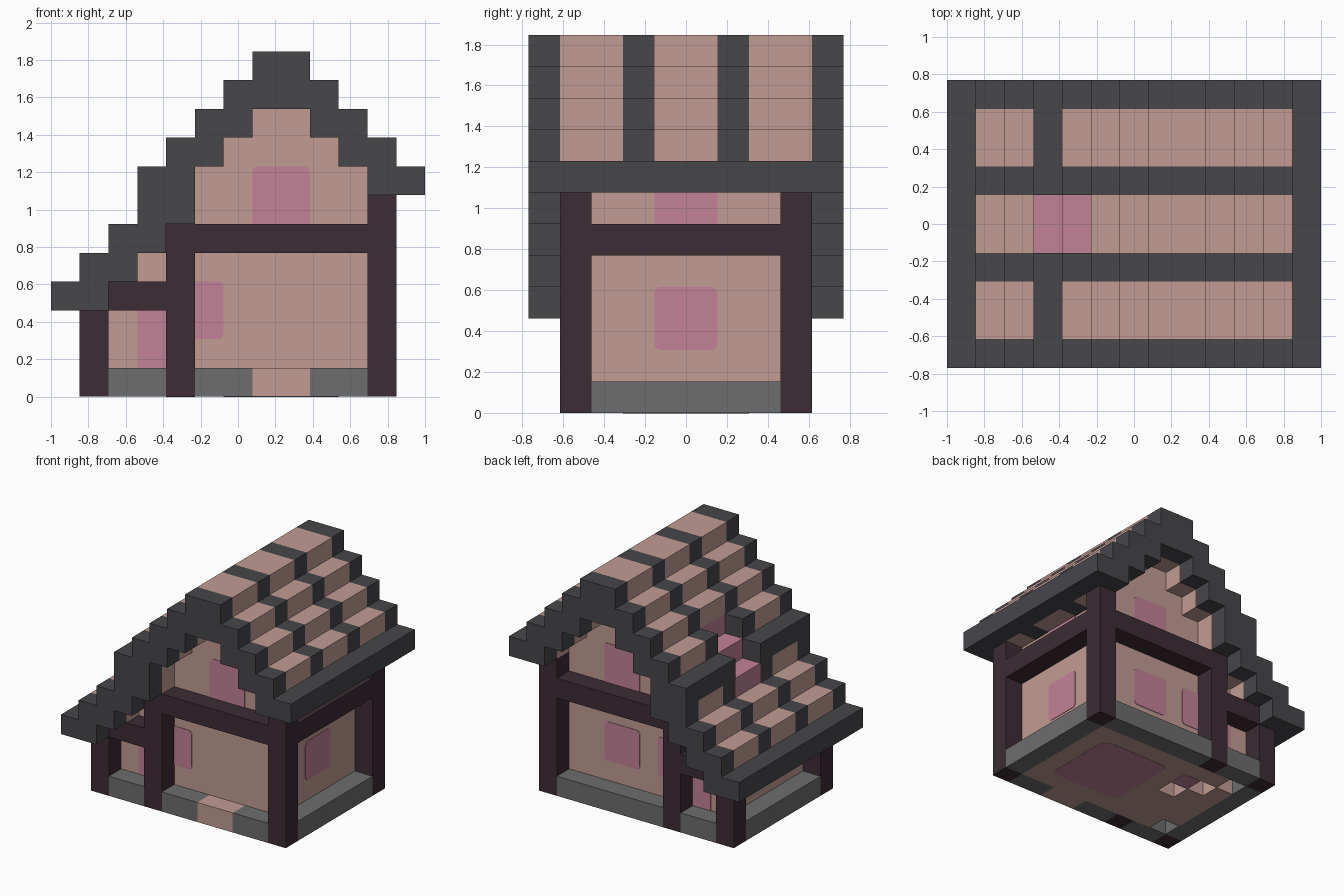
import bpy, bmesh, math
from mathutils import Vector

if "Cube" in bpy.data.objects:
    bpy.data.objects.remove(bpy.data.objects["Cube"])

U = 2 / 13                              # block size
ORIGIN = Vector((-1, -5 * U, 0))


def material(name, rgb):
    m = bpy.data.materials.new(name)
    m.use_nodes = True
    lin = [((c / 255 + 0.055) / 1.055) ** 2.4 for c in rgb] + [1]
    m.diffuse_color = lin
    m.node_tree.nodes["Principled BSDF"].inputs["Base Color"].default_value = lin
    return m


PLASTER = material("pale_plaster", (193, 156, 147))
SLATE = material("dark_slate", (71, 70, 74))
TIMBER = material("dark_timber", (60, 44, 53))
STONE = material("grey_stone", (108, 109, 108))
GLASS = material("pink_glass", (194, 130, 151))

parts, taken = {}, set()


def add(name, mat, cells):
    """Claim free grid cells for a part."""
    free = set(cells) - taken
    taken.update(free)
    parts.setdefault(name, (mat, set()))[1].update(free)


def block(xs, ys, zs):
    """Inclusive ranges of grid cells."""
    span = lambda r: range(r[0], r[-1] + 1)
    return [(i, j, k) for i in span(xs) for j in span(ys) for k in span(zs)]


# Timber posts and beams, the same on front and back
for j in (1, 8):
    add("tall_posts", TIMBER, block([11], [j], [0, 6]) + block([4], [j], [0, 5]))
    add("short_posts", TIMBER, block([1], [j], [0, 2]))
    add("gable_beams", TIMBER, block([4, 11], [j], [5]) + block([2, 3], [j], [3]))
add("side_beam", TIMBER, block([11], [1, 8], [5]))

# Stepped roof: lowest and highest block of each column
LOW = [3, 3, 4, 5, 6, 8, 9, 10, 10, 9, 8, 7, 7]
HIGH = [3, 4, 5, 7, 8, 9, 10, 11, 11, 10, 9, 8, 7]
window_steps = [(3, 6), (4, 7), (5, 8)]
notch = [(3, 7), (4, 8)]
for i in range(13):
    for i, j, k in block([i], [0, 9], [LOW[i], HIGH[i]]):
        if j in (4, 5) and (i, k) in notch:
            continue
        if j in (4, 5) and (i, k) in window_steps:
            add("roof_window", GLASS, [(i, j, k)])
        elif j % 3 == 0 or i in (0, 12) or (i, k) == (3, 7):
            add("roof_frame", SLATE, [(i, j, k)])
        else:
            add("roof_panels", PLASTER, [(i, j, k)])

# Stone footing with a doorstep, and a floor with a few gaps
add("doorstep", PLASTER, block([7, 8], [1], [0]))
add("footing", STONE, [c for c in block([1, 11], [1, 8], [0])
                       if c[0] in (1, 11) or c[1] in (1, 8)])
gaps = {(4, 5), (3, 6), (2, 7), (2, 2)}
add("floor", PLASTER, [c for c in block([2, 10], [2, 7], [0]) if c[:2] not in gaps])

# Walls fill the space below the roof
for i in range(2, 11):
    add("walls", PLASTER, block([i], [2, 7], [1, LOW[i] - 1]))


def build(name, mat, cells):
    """Skin the exposed sides of a part."""
    bm = bmesh.new()
    for c in cells:
        centre = Vector(c) + Vector((0.5, 0.5, 0.5))
        for axis in range(3):
            for sign in (-1, 1):
                n = Vector((0, 0, 0))
                n[axis] = sign
                if tuple(int(a + b) for a, b in zip(c, n)) in taken:
                    continue
                a = Vector((0, 0, 0))
                a[(axis + 1) % 3] = 0.5
                b = n.cross(a)
                mid = centre + n / 2
                bm.faces.new([bm.verts.new(ORIGIN + U * (mid + p))
                              for p in (-a - b, a - b, a + b, b - a)])
    bmesh.ops.remove_doubles(bm, verts=bm.verts, dist=0.001)
    bmesh.ops.dissolve_limit(bm, angle_limit=0.01, verts=bm.verts, edges=bm.edges)
    finish(name, mat, bm)


def finish(name, mat, bm):
    me = bpy.data.meshes.new(name)
    bm.to_mesh(me)
    bm.free()
    me.materials.append(mat)
    bpy.context.collection.objects.link(bpy.data.objects.new(name, me))


for name, (mat, cells) in parts.items():
    build(name, mat, cells)


def pane(name, centre, right, up, w, h, radius=0.03):
    """Thin plate with rounded corners, facing right x up."""
    right, up = Vector(right), Vector(up)
    out = right.cross(up)
    bm = bmesh.new()
    ring = []
    for q, (sx, sy) in enumerate([(1, 1), (-1, 1), (-1, -1), (1, -1)]):
        for s in range(4):
            t = math.radians(90 * q + 30 * s)
            u = sx * (w / 2 - radius) + radius * math.cos(t)
            v = sy * (h / 2 - radius) + radius * math.sin(t)
            ring.append(bm.verts.new(Vector(centre) + right * u + up * v))
    face = bm.faces.new(ring)
    top = bmesh.ops.extrude_face_region(bm, geom=[face])["geom"]
    bmesh.ops.translate(bm, vec=out * 0.004,
                        verts=[g for g in top if isinstance(g, bmesh.types.BMVert)])
    bmesh.ops.recalc_face_normals(bm, faces=bm.faces)
    finish(name, GLASS, bm)


# Windows on the gable walls
Z = (0, 0, 1)
for side, s in (("front", -1), ("back", 1)):
    y, r = s * 3 * U, (-s, 0, 0)
    pane(side + "_attic_window", (1.5 * U, y, 6.75 * U), r, Z, 2 * U, 2.5 * U)
    pane(side + "_room_window", (-1.5 * U, y, 3 * U), r, Z, 2 * U, 2 * U)
    pane(side + "_annex_window", (-2.5 * U, y, 2.25 * U), r, Z, 2 * U, 3.5 * U, 0.01)
pane("back_wide_window", (1.5 * U, 3 * U, 3 * U), (-1, 0, 0), Z, 2 * U, 2 * U)

# Windows on the side walls
pane("left_window", (4.5 * U, 0, 3 * U), (0, 1, 0), Z, 2 * U, 2 * U)
pane("left_upper_window", (4.5 * U, 0, 6.5 * U), (0, 1, 0), Z, 2 * U, 2 * U)
pane("right_window", (-4.5 * U, 0, 3 * U), (0, -1, 0), Z, 2 * U, 2 * U)

# Panels under the floor
pane("floor_panel", (1.5 * U, 0, 0.002), (1, 0, 0), (0, -1, 0), 4 * U, 4 * U, 0.06)
pane("small_floor_panel", (-2 * U, 1.5 * U, 0.002), (1, 0, 0), (0, -1, 0), U, U)
